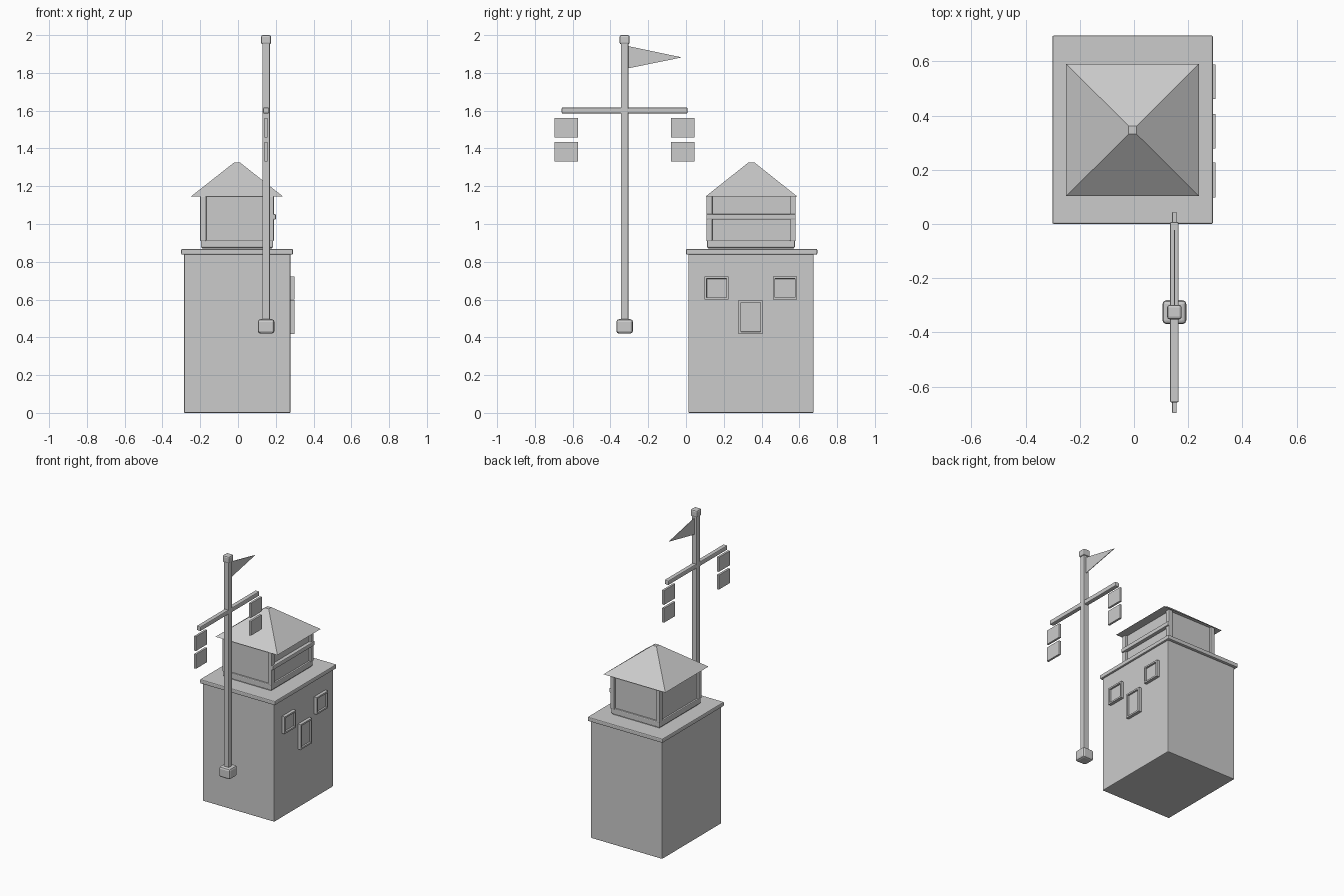
import bpy, bmesh
from mathutils import Vector

if "Cube" in bpy.data.objects:
    bpy.data.objects.remove(bpy.data.objects["Cube"])

grey = bpy.data.materials.new("plain grey")
grey.diffuse_color = (0.6, 0.6, 0.6, 1)
grey.use_nodes = True
grey.node_tree.nodes["Principled BSDF"].inputs["Base Color"].default_value = grey.diffuse_color


def finish(name, bm):
    bmesh.ops.recalc_face_normals(bm, faces=bm.faces)
    mesh = bpy.data.meshes.new(name)
    bm.to_mesh(mesh)
    bm.free()
    mesh.materials.append(grey)
    ob = bpy.data.objects.new(name, mesh)
    bpy.context.collection.objects.link(ob)
    return ob


def box(name, x, y, z, bevel=0.0):
    """Box from (min, max) ranges, with optional chamfered edges."""
    bm = bmesh.new()
    bmesh.ops.create_cube(bm, size=1)
    lo, hi = Vector((x[0], y[0], z[0])), Vector((x[1], y[1], z[1]))
    for v in bm.verts:
        v.co = Vector([lo[i] + (v.co[i] + 0.5) * (hi[i] - lo[i]) for i in range(3)])
    if bevel:
        bmesh.ops.bevel(bm, geom=bm.edges[:], offset=bevel, segments=2,
                        profile=0.5, affect='EDGES')
    return finish(name, bm)


def framed_panel(name, y, z):
    """Raised frame on the right wall with a recessed pane."""
    bm = bmesh.new()
    bmesh.ops.create_cube(bm, size=1)
    for v in bm.verts:
        v.co = Vector((0.30 if v.co.x > 0 else 0.27,
                       y[1] if v.co.y > 0 else y[0],
                       z[1] if v.co.z > 0 else z[0]))
    bm.normal_update()
    front = max(bm.faces, key=lambda f: f.normal.x)
    bmesh.ops.inset_region(bm, faces=[front], thickness=0.016)
    bmesh.ops.inset_region(bm, faces=[front], thickness=0.001, depth=-0.012)
    return finish(name, bm)


# Main block and overhanging slab
box("main_block", (-0.286, 0.278), (0.012, 0.676), (0, 0.842), 0.005)
box("top_slab", (-0.301, 0.291), (0.0, 0.695), (0.838, 0.868), 0.006)

# Windows and door on the right wall
framed_panel("window_front", (0.098, 0.226), (0.60, 0.722))
framed_panel("window_back", (0.460, 0.588), (0.60, 0.722))
framed_panel("door_panel", (0.279, 0.406), (0.418, 0.597))

# Upper cabin: plinth, band, walls, corner posts and rail
box("cabin_plinth", (-0.188, 0.177), (0.120, 0.568), (0.866, 0.882))
box("cabin_band", (-0.197, 0.186), (0.111, 0.577), (0.874, 0.916), 0.006)
box("cabin_walls", (-0.185, 0.174), (0.122, 0.566), (0.90, 1.147))
for side, x in (("left", (-0.200, -0.168)), ("right", (0.160, 0.190))):
    for end, y in (("front", (0.108, 0.140)), ("back", (0.550, 0.581))):
        box(f"cabin_post_{end}_{side}", x, y, (0.91, 1.147), 0.004)
box("cabin_rail", (0.17, 0.20), (0.108, 0.581), (1.023, 1.053), 0.005)

# Pyramid roof with a tiny flat top
bm = bmesh.new()
rings = []
for x, y, z in (((-0.25, 0.239), (0.103, 0.590), 1.145),
                ((-0.020, 0.010), (0.331, 0.362), 1.326)):
    rings.append([bm.verts.new((x[i], y[j], z))
                  for i, j in ((0, 0), (1, 0), (1, 1), (0, 1))])
for ring in rings:
    bm.faces.new(ring)
for i in range(4):
    k = (i + 1) % 4
    bm.faces.new((rings[0][i], rings[0][k], rings[1][k], rings[1][i]))
finish("roof", bm)

# Signal mast with foot, cap and crossarm
PX, PY = 0.149, -0.325


def mast_box(name, r, z, bevel):
    box(name, (PX - r, PX + r), (PY - r, PY + r), z, bevel)


mast_box("mast", 0.020, (0.45, 1.98), 0.006)
mast_box("mast_foot", 0.044, (0.42, 0.496), 0.014)
mast_box("mast_cap", 0.027, (1.951, 2.0), 0.010)
box("crossarm", (PX - 0.016, PX + 0.016), (-0.658, 0.008), (1.585, 1.617), 0.006)

# Hanging plates under both arm ends
for end, y in (("front", (-0.697, -0.572)), ("back", (-0.080, 0.045))):
    for level, z in (("upper", (1.457, 1.561)), ("lower", (1.330, 1.434))):
        box(f"signal_plate_{level}_{end}", (PX - 0.008, PX + 0.008), y, z, 0.002)

# Pennant
bm = bmesh.new()
sides = [[bm.verts.new((PX + dx, y, z)) for y, z in
          ((-0.312, 1.943), (-0.312, 1.823), (-0.022, 1.882))]
         for dx in (-0.002, 0.002)]
for s in sides:
    bm.faces.new(s)
for i in range(3):
    k = (i + 1) % 3
    bm.faces.new((sides[0][i], sides[0][k], sides[1][k], sides[1][i]))
finish("pennant", bm)
